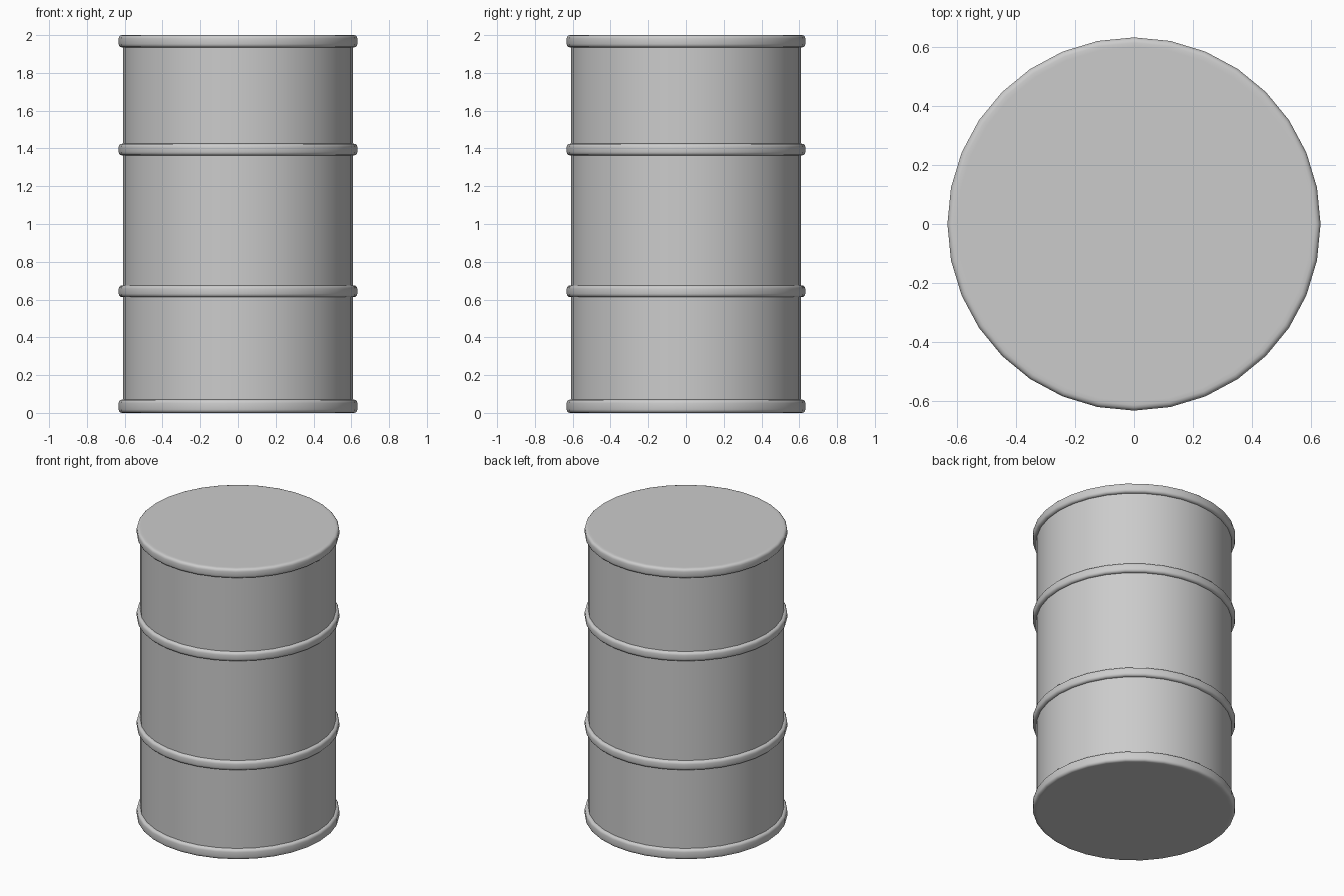
import bpy, bmesh, math

cube = bpy.data.objects.get("Cube")
if cube:
    bpy.data.objects.remove(cube)

SIDES = 32
BODY_R, BAND_R, ROUND = 0.61, 0.632, 0.018

# Single grey metal
steel = bpy.data.materials.new("grey_steel")
steel.use_nodes = True
GREY = (0.6, 0.6, 0.6, 1)
steel.diffuse_color = GREY
steel.node_tree.nodes["Principled BSDF"].inputs["Base Color"].default_value = GREY


def lathe(name, profile, closed=False):
    """Turn a bottom-to-top (radius, z) profile; open profiles get flat caps."""
    bm = bmesh.new()
    rings = []
    for r, z in profile:
        angles = [math.tau * i / SIDES for i in range(SIDES)]
        rings.append([bm.verts.new((r * math.cos(a), r * math.sin(a), z)) for a in angles])
    pairs = list(zip(rings, rings[1:]))
    if closed:
        pairs.append((rings[-1], rings[0]))
    else:
        bm.faces.new(rings[0][::-1])
        bm.faces.new(rings[-1])
    for low, high in pairs:
        for i in range(SIDES):
            j = (i + 1) % SIDES
            bm.faces.new((low[i], low[j], high[j], high[i]))
    mesh = bpy.data.meshes.new(name)
    bm.to_mesh(mesh)
    bm.free()
    mesh.materials.append(steel)
    obj = bpy.data.objects.new(name, mesh)
    bpy.context.collection.objects.link(obj)
    bpy.ops.object.select_all(action='DESELECT')
    obj.select_set(True)
    bpy.context.view_layer.objects.active = obj
    bpy.ops.object.shade_smooth_by_angle(angle=math.radians(40))
    return obj


def band_profile(z0, z1, inner):
    """Band section with rounded outer corners."""
    points = [(inner, z0)]
    for centre_z, start in ((z0 + ROUND, -90), (z1 - ROUND, 0)):
        for step in range(4):
            a = math.radians(start + step * 30)
            points.append((BAND_R - ROUND + ROUND * math.cos(a), centre_z + ROUND * math.sin(a)))
    return points + [(inner, z1)]


# Drum wall
lathe("drum_body", [(BODY_R, 0.03), (BODY_R, 1.97)])

# Solid rims with flat ends
for name, z0, z1 in (("bottom_rim", 0, 0.07), ("top_rim", 1.935, 2)):
    lathe(name, band_profile(z0, z1, BODY_R - 0.01))

# Raised hoops around the wall
for name, z0, z1 in (("lower_hoop", 0.613, 0.675), ("upper_hoop", 1.363, 1.425)):
    lathe(name, band_profile(z0, z1, BODY_R - 0.01), closed=True)
